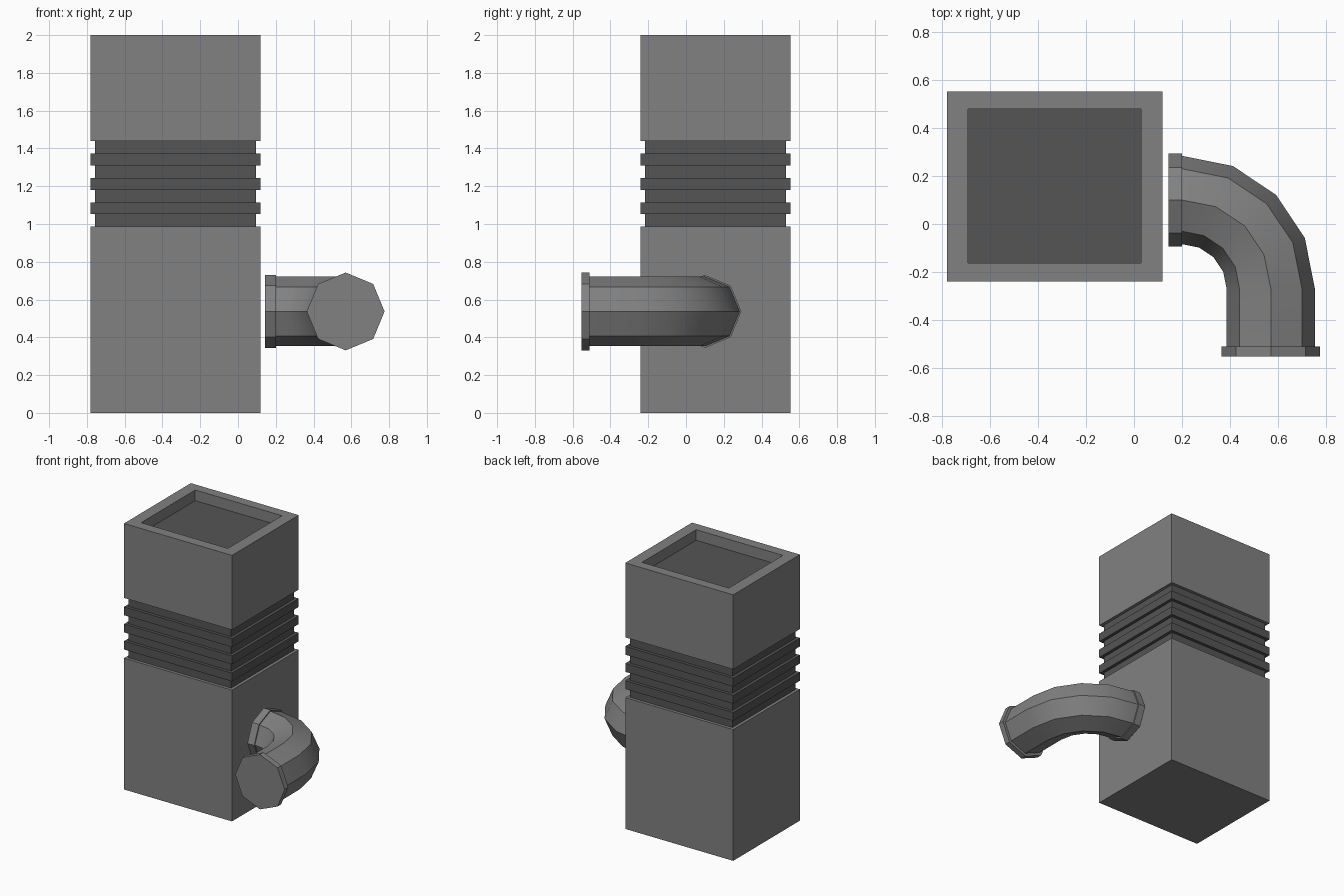
import bpy, bmesh
from math import sin, cos, pi, radians
from mathutils import Vector

if "Cube" in bpy.data.objects:
    bpy.data.objects.remove(bpy.data.objects["Cube"])


def grey(name, v):
    m = bpy.data.materials.new(name)
    m.diffuse_color = (v, v, v, 1)
    m.use_nodes = True
    m.node_tree.nodes["Principled BSDF"].inputs["Base Color"].default_value = m.diffuse_color
    return m


LIGHT = grey("light_grey", 0.22)
DARK = grey("dark_grey", 0.09)
X0, X1, Y0, Y1 = -0.78, 0.118, -0.24, 0.553   # column footprint


def finish(name, bm, *mats):
    bmesh.ops.recalc_face_normals(bm, faces=bm.faces)
    me = bpy.data.meshes.new(name)
    bm.to_mesh(me)
    bm.free()
    for m in mats:
        me.materials.append(m)
    ob = bpy.data.objects.new(name, me)
    bpy.context.collection.objects.link(ob)
    return ob


def column_bm(z0, z1, inset=0.0):
    """Box over the column footprint, optionally inset."""
    bm = bmesh.new()
    bmesh.ops.create_cube(bm, size=1)
    for v in bm.verts:
        v.co = ((X0 + inset if v.co.x < 0 else X1 - inset),
                (Y0 + inset if v.co.y < 0 else Y1 - inset),
                (z0 if v.co.z < 0 else z1))
    return bm


def tube(name, rings):
    """Skin octagonal rings (centre, radial direction, radius) and cap the ends."""
    bm = bmesh.new()
    loops = []
    for c, side, r in rings:
        loops.append([bm.verts.new(Vector(c) + r * (cos(a) * Vector(side) + sin(a) * Vector((0, 0, 1))))
                      for a in (i * pi / 4 for i in range(8))])
    for a, b in zip(loops, loops[1:]):
        for i in range(8):
            j = (i + 1) % 8
            bm.faces.new((a[i], a[j], b[j], b[i]))
    bm.faces.new(loops[0])
    bm.faces.new(loops[-1])
    return finish(name, bm, LIGHT)


# Column: lower block, bellows core and ribs
finish("lower_block", column_bm(0, 0.987), LIGHT)
finish("bellows_core", column_bm(0.987, 1.44, 0.023), DARK)
for i in range(3):
    z = 1.052 + 0.129 * i
    finish(f"bellows_rib_{i + 1}", column_bm(z, z + 0.063), DARK)

# Upper block with a sunken dark top
bm = column_bm(1.44, 2.0)
bm.faces.ensure_lookup_table()
top = max(bm.faces, key=lambda f: f.calc_center_median().z)
bmesh.ops.inset_region(bm, faces=[top], thickness=0.08)
for v in top.verts:
    v.co.x = -0.692 if v.co.x < -0.3 else 0.03
    v.co.y = -0.163 if v.co.y < 0.15 else 0.48
floor = bmesh.ops.extrude_discrete_faces(bm, faces=[top])["faces"][0]
ring = list(floor.verts)
# join floor to the rim with side walls
rim = [Vector(v.co) for v in ring]
for v in ring:
    v.co.z -= 0.08
bmesh.ops.remove_doubles(bm, verts=bm.verts, dist=1e-5)
has_walls = all(len(e.link_faces) == 2 for e in floor.edges)
if not has_walls:
    up = [min(bm.verts, key=lambda v: (v.co - p).length) for p in rim]
    for i in range(4):
        j = (i + 1) % 4
        bm.faces.new((ring[i], ring[j], up[j], up[i]))
floor.material_index = 1
finish("upper_block", bm, LIGHT, DARK)

# Elbow pipe: quarter bend, then a straight run toward the front
Z, BX, BY, R, PR = 0.537, 0.2, -0.27, 0.37, 0.184
rings = [((0.16, BY + R, Z), (0, 1, 0), PR)]
for k in range(5):
    a = radians(22.5 * k)
    d = (sin(a), cos(a), 0)
    rings.append(((BX + R * d[0], BY + R * d[1], Z), d, PR))
rings.append(((BX + R, -0.54, Z), (1, 0, 0), PR))
pipe = tube("elbow_pipe", rings)
bpy.context.view_layer.objects.active = pipe
pipe.select_set(True)
bpy.ops.object.shade_smooth_by_angle(angle=radians(30))

# Flanges at both pipe ends
tube("wall_flange", [((x, BY + R, Z), (0, 1, 0), 0.193) for x in (0.143, 0.2)])
tube("outlet_flange", [((BX + R, y, Z), (1, 0, 0), 0.206) for y in (-0.553, -0.51)])
